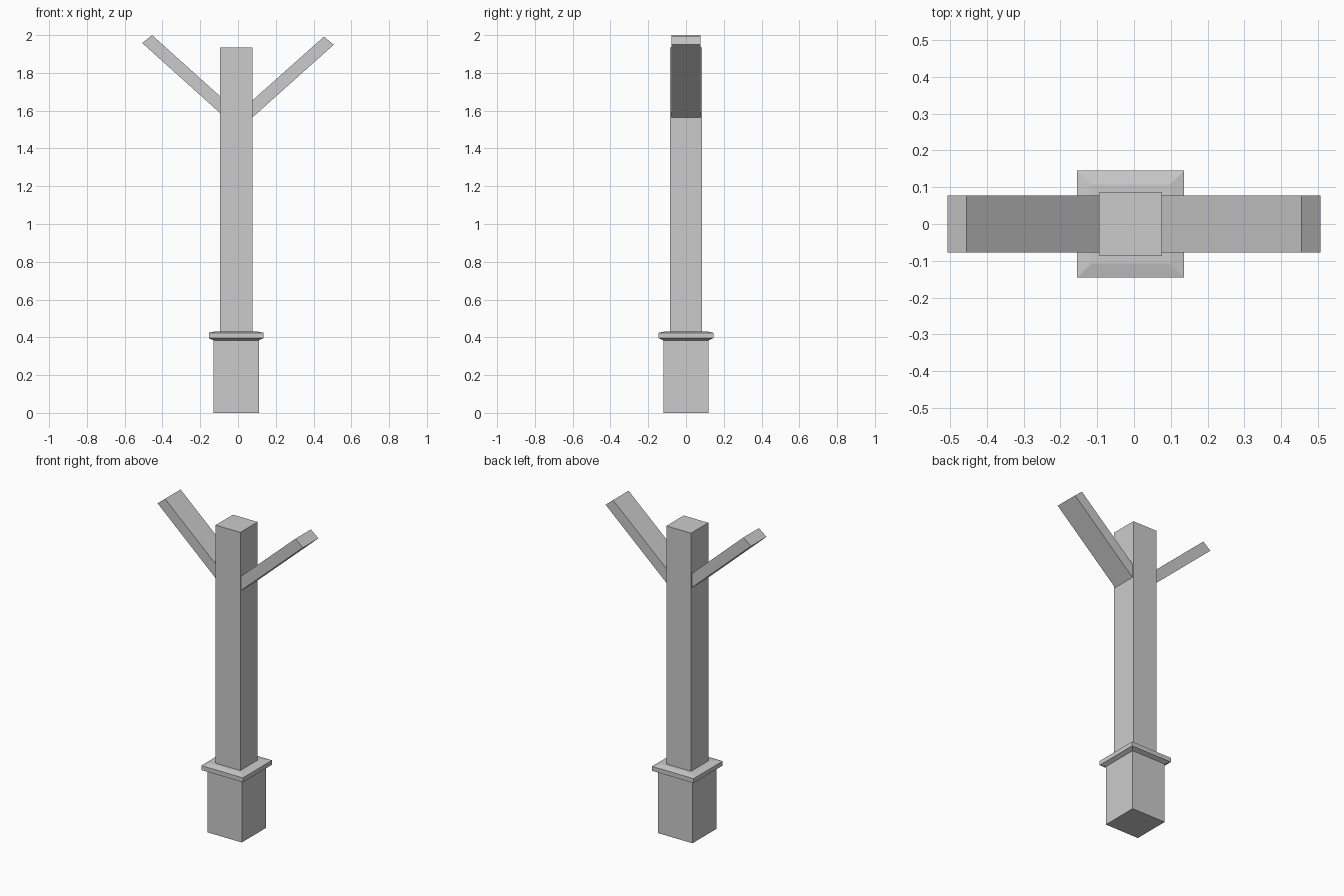
import bpy, bmesh

if "Cube" in bpy.data.objects:
    bpy.data.objects.remove(bpy.data.objects["Cube"])

CX = -0.0095  # post axis sits slightly left of the arm span's centre


def make_object(name, bm):
    bmesh.ops.recalc_face_normals(bm, faces=bm.faces)
    mesh = bpy.data.meshes.new(name)
    bm.to_mesh(mesh)
    bm.free()
    obj = bpy.data.objects.new(name, mesh)
    bpy.context.collection.objects.link(obj)
    return obj


def square_stack(name, levels):
    """Loft square rings given as (half width, z)."""
    bm = bmesh.new()
    rings = [[bm.verts.new((CX + sx * h, sy * h, z))
              for sx, sy in ((-1, -1), (1, -1), (1, 1), (-1, 1))]
             for h, z in levels]
    for low, high in zip(rings, rings[1:]):
        for i in range(4):
            j = (i + 1) % 4
            bm.faces.new((low[i], low[j], high[j], high[i]))
    bm.faces.new(rings[0])
    bm.faces.new(rings[-1])
    return make_object(name, bm)


def arm(name, profile, half=0.0775):
    """Extrude an xz outline through the depth."""
    bm = bmesh.new()
    face = bm.faces.new([bm.verts.new((x, -half, z)) for x, z in profile])
    result = bmesh.ops.extrude_face_region(bm, geom=[face])
    verts = [g for g in result["geom"] if isinstance(g, bmesh.types.BMVert)]
    bmesh.ops.translate(bm, verts=verts, vec=(0, 2 * half, 0))
    return make_object(name, bm)


# Footing block, bevelled collar and tall post
square_stack("base_block", [(0.12, 0), (0.12, 0.388)])
square_stack("collar", [(0.12, 0.384), (0.145, 0.396), (0.145, 0.424), (0.108, 0.432)])
square_stack("post", [(0.086, 0.42), (0.086, 1.934)])

# Slanted arms, running a little way into the post
arm("left_arm", [(-0.507, 1.958), (-0.455, 2.0), (-0.06, 1.645), (-0.06, 1.556)])
arm("right_arm", [(0.507, 1.949), (0.455, 1.992), (0.04, 1.622), (0.04, 1.532)])
